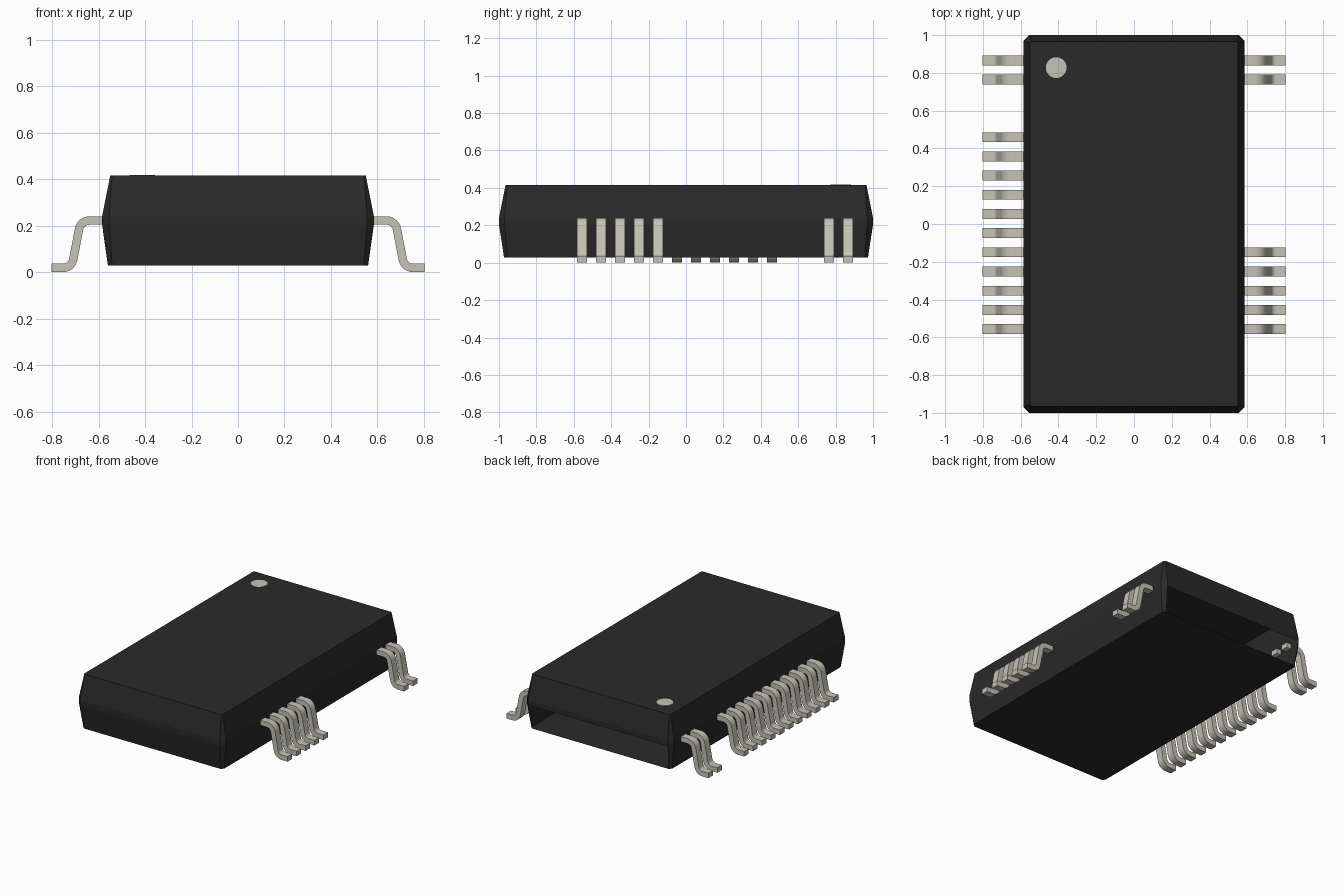
import bpy, bmesh, math
from mathutils import Vector

cube = bpy.data.objects.get("Cube")
if cube:
    bpy.data.objects.remove(cube, do_unlink=True)


def material(name, rgb):
    m = bpy.data.materials.new(name)
    m.use_nodes = True
    m.diffuse_color = (*rgb, 1)
    bsdf = m.node_tree.nodes["Principled BSDF"]
    bsdf.inputs["Base Color"].default_value = (*rgb, 1)
    bsdf.inputs["Roughness"].default_value = 0.6
    return m


black = material("black_plastic", (0.023, 0.0225, 0.0225))
metal = material("pale_metal", (0.56, 0.54, 0.48))


def finish(bm, name, mat, smooth=False):
    me = bpy.data.meshes.new(name)
    bm.to_mesh(me)
    bm.free()
    me.materials.append(mat)
    ob = bpy.data.objects.new(name, me)
    bpy.context.collection.objects.link(ob)
    if smooth:
        bpy.ops.object.select_all(action='DESELECT')
        bpy.context.view_layer.objects.active = ob
        ob.select_set(True)
        bpy.ops.object.shade_smooth_by_angle(angle=math.radians(35))
    return ob


# Hollow body: stacked chamfered rectangles, open on the lower back wall
def ring(bm, z, hx, hy, c):
    pts = [(hx - c, -hy), (hx, c - hy), (hx, hy - c), (hx - c, hy),
           (c - hx, hy), (-hx, hy - c), (-hx, c - hy), (c - hx, -hy)]
    return [bm.verts.new((x, y, z)) for x, y in pts]


bm = bmesh.new()
levels = [(0.028, 0.56, 0.973, 0.018), (0.205, 0.585, 1.0, 0.03),
          (0.24, 0.585, 1.0, 0.03), (0.415, 0.55, 0.965, 0.008)]
rings = [ring(bm, *lv) for lv in levels]
BACK = 3
for k in range(3):
    lo, hi = rings[k], rings[k + 1]
    for i in range(8):
        if k == 0 and i == BACK:
            continue
        j = (i + 1) % 8
        bm.faces.new((lo[i], lo[j], hi[j], hi[i]))
bm.faces.new(rings[0][::-1])
bm.faces.new(rings[3])
finish(bm, "body", black)

# Pin one marker disc
bm = bmesh.new()
bmesh.ops.create_cone(bm, cap_ends=True, segments=32, radius1=0.055,
                      radius2=0.055, depth=0.004)
bmesh.ops.translate(bm, verts=bm.verts, vec=(-0.412, 0.828, 0.415))
finish(bm, "pin_one_marker", metal)


# Gull-wing pin centreline with rounded bends
def rounded(points, radius, steps=6):
    pts = [Vector(p) for p in points]
    out = [pts[0]]
    for a, b, c in zip(pts, pts[1:], pts[2:]):
        u, v = (a - b).normalized(), (c - b).normalized()
        half = u.angle(v) / 2
        start = b + u * (radius / math.tan(half))
        centre = b + (u + v).normalized() * (radius / math.sin(half))
        arm = start - centre
        turn = math.pi - 2 * half
        if u.x * v.y - u.y * v.x > 0:
            turn = -turn
        for s in range(steps + 1):
            t = turn * s / steps
            out.append(centre + Vector((
                arm.x * math.cos(t) - arm.y * math.sin(t),
                arm.x * math.sin(t) + arm.y * math.cos(t))))
    return out + [pts[-1]]


THICK, WIDTH = 0.036, 0.052
path = rounded([(0.55, 0.222), (0.677, 0.222), (0.716, 0.018), (0.802, 0.018)], 0.045)


def pin(name, side, y):
    bm = bmesh.new()
    sections = []
    for i, p in enumerate(path):
        d = (path[min(i + 1, len(path) - 1)] - path[max(i - 1, 0)]).normalized()
        n = Vector((-d.y, d.x)) * THICK / 2
        sections.append([bm.verts.new((side * q.x, y + w, q.y))
                         for q, w in ((p + n, -WIDTH / 2), (p + n, WIDTH / 2),
                                      (p - n, WIDTH / 2), (p - n, -WIDTH / 2))])
    for a, b in zip(sections, sections[1:]):
        for i in range(4):
            j = (i + 1) % 4
            bm.faces.new((a[i], a[j], b[j], b[i]))
    bm.faces.new(sections[0])
    bm.faces.new(sections[-1][::-1])
    bmesh.ops.recalc_face_normals(bm, faces=bm.faces)
    finish(bm, name, metal, smooth=True)


# Pin slots share one pitch, with gaps left empty
PITCH, FIRST = 0.1016, 0.866
right_slots = [0, 1] + list(range(4, 15))
left_slots = [0, 1] + list(range(10, 15))
for label, side, slots in (("right", -1, right_slots), ("left", 1, left_slots)):
    for n, s in enumerate(slots, 1):
        pin(f"{label}_pin_{n}", side, FIRST - s * PITCH)
